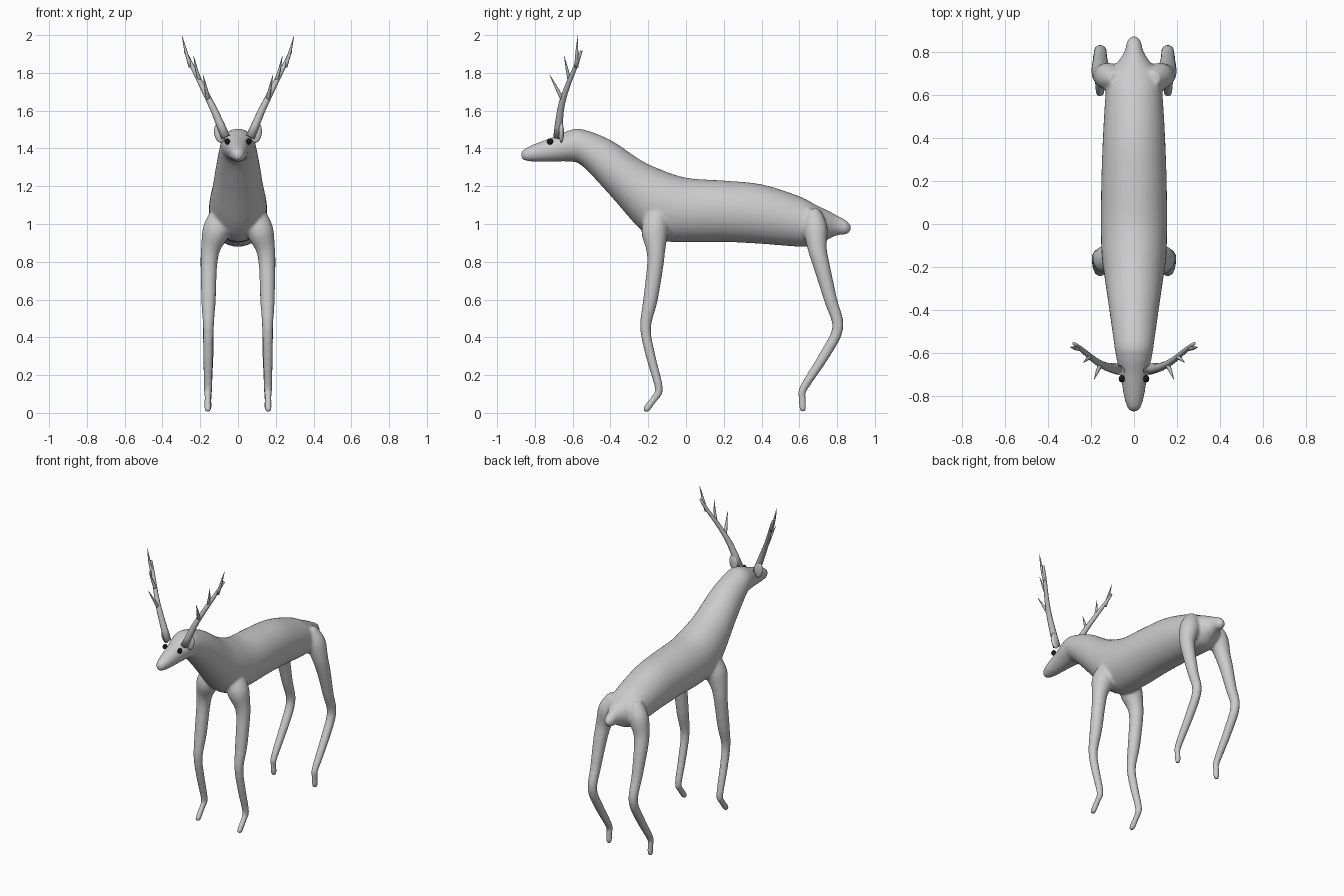
import bpy, bmesh, math
from mathutils import Vector, Matrix

cube = bpy.data.objects.get("Cube")
if cube:
    bpy.data.objects.remove(cube)


def material(name, value):
    m = bpy.data.materials.new(name)
    m.use_nodes = True
    colour = (value, value, value, 1)
    m.diffuse_color = colour
    m.node_tree.nodes["Principled BSDF"].inputs["Base Color"].default_value = colour
    return m


HIDE = material("light grey hide", 0.6)
HORN = material("grey horn", 0.52)
BLACK = material("black eye", 0.01)


def spline(rows, steps=4):
    """Smooth curve through rows of numbers."""
    pts = [Vector(r) for r in rows]
    out = []
    for i in range(len(pts) - 1):
        a, b = pts[max(i - 1, 0)], pts[i]
        c, d = pts[i + 1], pts[min(i + 2, len(pts) - 1)]
        for k in range(steps):
            t = k / steps
            out.append(0.5 * (2 * b + (c - a) * t + (2 * a - 5 * b + 4 * c - d) * t ** 2
                              + (3 * b - a - 3 * c + d) * t ** 3))
    return out + [pts[-1]]


def loft(bm, rings, sides):
    """Closed skin over rings given as (centre, axis u, axis v)."""
    loops = []
    for centre, u, v in rings:
        angles = [2 * math.pi * k / sides for k in range(sides)]
        loops.append([bm.verts.new(centre + u * math.cos(a) + v * math.sin(a)) for a in angles])
    for p, q in zip(loops, loops[1:]):
        for k in range(sides):
            j = (k + 1) % sides
            bm.faces.new((p[k], p[j], q[j], q[k]))
    bm.faces.new(loops[0][::-1])
    bm.faces.new(loops[-1])


def tube(bm, path, sides=16):
    """Round limb along rows of (x, y, z, radius)."""
    rings = []
    for i, p in enumerate(path):
        t = (path[min(i + 1, len(path) - 1)] - path[max(i - 1, 0)]).to_3d().normalized()
        u = (Vector((1, 0, 0)) - t * t.x).normalized()
        rings.append((p.to_3d(), u * p[3], t.cross(u) * p[3]))
    loft(bm, rings, sides)


def finish(bm, name, mat):
    bmesh.ops.recalc_face_normals(bm, faces=bm.faces)
    mesh = bpy.data.meshes.new(name)
    bm.to_mesh(mesh)
    bm.free()
    mesh.materials.append(mat)
    mesh.polygons.foreach_set("use_smooth", [True] * len(mesh.polygons))
    ob = bpy.data.objects.new(name, mesh)
    bpy.context.collection.objects.link(ob)
    return ob


def ellipsoid(name, centre, radii, mat, tilt=0):
    bm = bmesh.new()
    m = Matrix.Translation(centre) @ Matrix.Rotation(tilt, 4, 'Y') @ Matrix.Diagonal((*radii, 1))
    bmesh.ops.create_uvsphere(bm, u_segments=20, v_segments=12, radius=1, matrix=m)
    return finish(bm, name, mat)


# Trunk, neck, head and tail: y, bottom, top, half width
TRUNK = [
    (-.872, 1.355, 1.375, .01), (-.86, 1.338, 1.395, .027), (-.81, 1.33, 1.42, .045),
    (-.7, 1.33, 1.462, .064), (-.62, 1.33, 1.495, .083), (-.55, 1.308, 1.502, .094),
    (-.4, 1.15, 1.445, .115), (-.25, .98, 1.345, .137), (-.15, .915, 1.295, .15),
    (0, .903, 1.245, .155), (.2, .905, 1.23, .152), (.4, .895, 1.21, .145),
    (.6, .88, 1.147, .133), (.69, .885, 1.1, .122), (.75, .917, 1.072, .078),
    (.8, .94, 1.045, .045), (.85, .945, 1.018, .032), (.873, .965, .99, .01),
]
# Legs from the root down to the toe: x, y, z, radius
FRONT_LEG = [
    (.085, -.15, 1.08, .05), (.115, -.165, .97, .072), (.145, -.16, .87, .052),
    (.154, -.163, .78, .044), (.156, -.188, .6, .039), (.157, -.214, .45, .029),
    (.158, -.187, .3, .026), (.159, -.143, .13, .022), (.16, -.165, .08, .019),
    (.16, -.21, .02, .019), (.16, -.217, .006, .009),
]
HIND_LEG = [
    (.08, .67, 1.07, .04), (.115, .685, .98, .064), (.145, .695, .87, .051),
    (.155, .72, .77, .044), (.157, .765, .6, .035), (.157, .804, .45, .03),
    (.157, .73, .3, .028), (.158, .622, .13, .022), (.158, .616, .08, .019),
    (.158, .618, .02, .018), (.158, .618, .006, .009),
]

bm = bmesh.new()
loft(bm, [(Vector((0, y, (lo + hi) / 2)), Vector((w, 0, 0)), Vector((0, 0, (hi - lo) / 2)))
          for y, lo, hi, w in spline(TRUNK)], 32)
for leg in (FRONT_LEG, HIND_LEG):
    for s in (1, -1):
        tube(bm, spline([(s * x, y, z, r) for x, y, z, r in leg]))
body = finish(bm, "body_and_legs", HIDE)
# Fuse the limbs into one soft skin
remesh = body.modifiers.new("fuse", 'REMESH')
remesh.mode = 'VOXEL'
remesh.voxel_size = 0.01
remesh.use_smooth_shade = True
soften = body.modifiers.new("soften", 'SMOOTH')
soften.factor = 0.5
soften.iterations = 5

# Antlers: main beam and pointed tines
BEAM = [(.065, -.68, 1.46, .024), (.125, -.665, 1.6, .019), (.165, -.645, 1.68, .016),
        (.2, -.62, 1.75, .014), (.25, -.578, 1.85, .011), (.28, -.555, 1.915, .007)]
TINES = [
    [(.155, -.65, 1.65, .012), (.17, -.685, 1.72, .008), (.185, -.722, 1.79, .001)],
    [(.2, -.615, 1.75, .011), (.22, -.63, 1.82, .007), (.235, -.645, 1.89, .001)],
    [(.25, -.58, 1.83, .011), (.275, -.578, 1.91, .008), (.297, -.572, 1.998, .001)],
]
for s, side in ((1, "left"), (-1, "right")):
    bm = bmesh.new()
    for branch in [BEAM] + TINES:
        tube(bm, spline([(s * x, y, z, r) for x, y, z, r in branch], 2), 10)
    finish(bm, "antler_" + side, HORN)
    ellipsoid("ear_" + side, (s * .096, -.66, 1.484), (.03, .014, .055), HIDE, s * .12)
    ellipsoid("eye_" + side, (s * .057, -.72, 1.437), (.014, .017, .017), BLACK)
